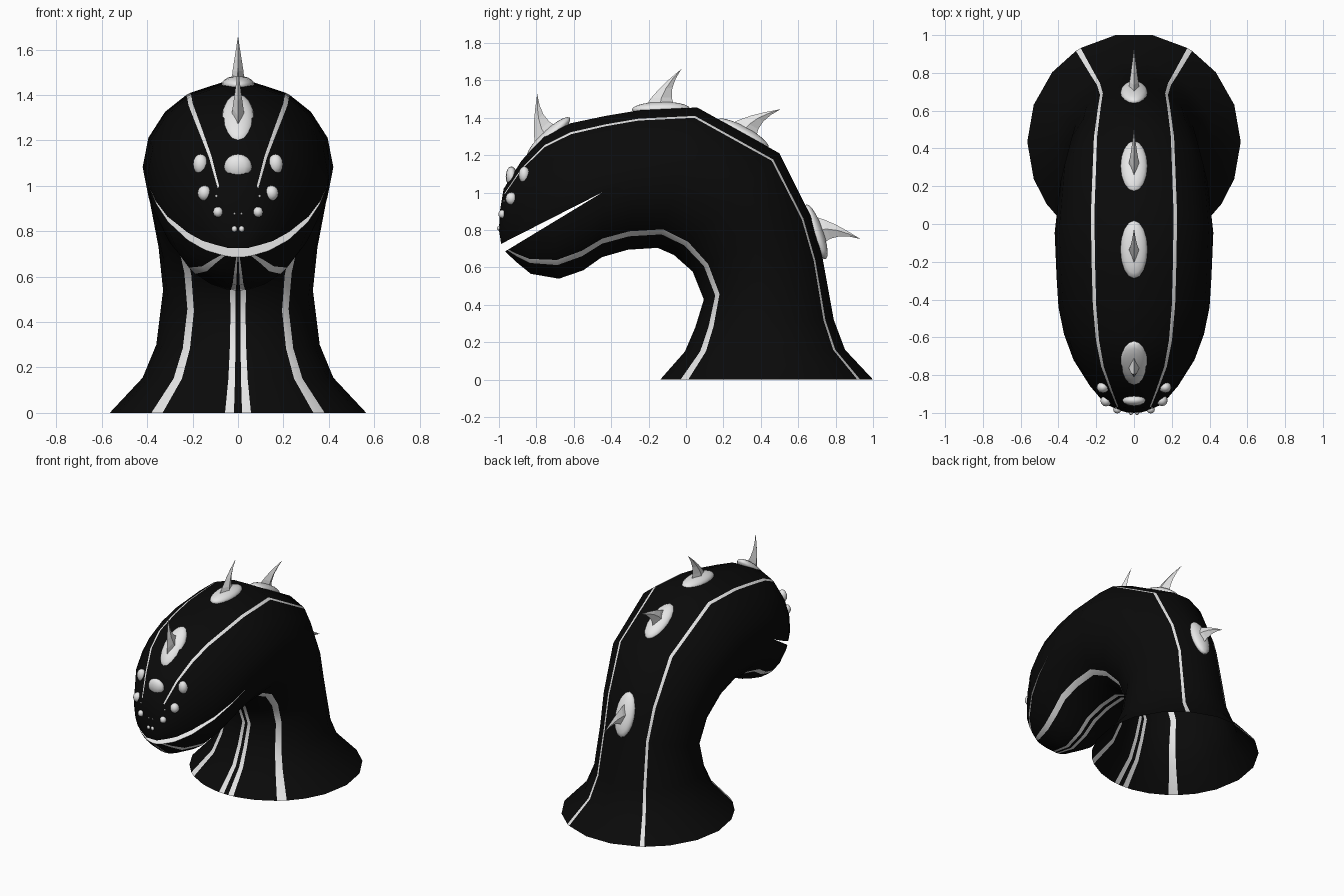
import bpy, bmesh, math
from mathutils import Vector, Matrix
from mathutils.bvhtree import BVHTree

if "Cube" in bpy.data.objects:
    bpy.data.objects.remove(bpy.data.objects["Cube"])


def material(name, v):
    m = bpy.data.materials.new(name)
    m.diffuse_color = (v, v, v, 1)
    m.use_nodes = True
    m.node_tree.nodes["Principled BSDF"].inputs["Base Color"].default_value = m.diffuse_color
    return m


BLACK = material("black", 0.003)
WHITE = material("off_white", 0.8)


def make(name, bm, mats, smooth=True):
    bmesh.ops.recalc_face_normals(bm, faces=bm.faces)
    me = bpy.data.meshes.new(name)
    bm.to_mesh(me)
    bm.free()
    for m in mats:
        me.materials.append(m)
    ob = bpy.data.objects.new(name, me)
    bpy.context.collection.objects.link(ob)
    if smooth:
        me.polygons.foreach_set("use_smooth", [True] * len(me.polygons))
    return ob


# Neck and head rings: spine y, z / throat y, z / half width
RINGS = [
    (1.00, 0.00, -0.13, 0.00, 0.565), (0.85, 0.16, 0.00, 0.15, 0.42),
    (0.79, 0.32, 0.055, 0.28, 0.36), (0.73, 0.65, 0.10, 0.43, 0.33),
    (0.665, 0.88, 0.04, 0.58, 0.35), (0.50, 1.21, -0.06, 0.67, 0.39),
    (0.06, 1.455, -0.15, 0.71, 0.42), (-0.25, 1.44, -0.31, 0.70, 0.41),
    (-0.43, 1.41, -0.45, 0.66, 0.40), (-0.62, 1.37, -0.55, 0.59, 0.37),
    (-0.76, 1.30, -0.68, 0.545, 0.32), (-0.88, 1.17, -0.83, 0.57, 0.235),
    (-0.975, 1.02, -0.90, 0.625, 0.165), (-0.995, 0.90, -0.95, 0.67, 0.10),
    (-1.00, 0.80, -0.985, 0.705, 0.05),
]
# Section angles on one side; the narrow gaps are the stripes
HALF = [80, 60, 57, 40, 20, 0, -20, -35, -47.5, -54, -68, -80, -84.2, -88.2]
ANGLES = HALF + [180 - a for a in reversed(HALF)]
N = len(ANGLES)
STRIPES = {1, 8, 12}

bm = bmesh.new()
loops = []
for sy, sz, ty, tz, w in RINGS:
    mid = Vector((0, (sy + ty) / 2, (sz + tz) / 2))
    up = Vector((0, (sy - ty) / 2, (sz - tz) / 2)) / math.sin(math.radians(80))
    loops.append([bm.verts.new(mid + Vector((w * math.cos(math.radians(a)), 0, 0))
                               + up * math.sin(math.radians(a))) for a in ANGLES])
for r in range(len(loops) - 1):
    for i in range(N):
        j = (i + 1) % N
        f = bm.faces.new((loops[r][i], loops[r][j], loops[r + 1][j], loops[r + 1][i]))
        k = min(i, N - 2 - i) if i < N - 1 else -1   # mirrored index
        if k in STRIPES and not (k == 1 and r > 11):
            f.material_index = 1
bm.faces.new(loops[0])
bm.faces.new(loops[-1])
surface = BVHTree.FromBMesh(bm)
body = make("neck_and_head", bm, [BLACK, WHITE])

# Mouth: wedge cut with pale lips
bm = bmesh.new()
tri = [(-0.44, 1.005), (-1.1, 0.669), (-1.1, 0.605)]
a, b = ([bm.verts.new((x, y, z)) for y, z in tri] for x in (-0.6, 0.6))
bm.faces.new(a)
bm.faces.new(b)
for i in range(3):
    j = (i + 1) % 3
    bm.faces.new((a[i], a[j], b[j], b[i]))
for f in bm.faces:
    f.material_index = 1
cutter = make("mouth_cutter", bm, [BLACK, WHITE], False)
cutter.hide_render = True
mod = body.modifiers.new("mouth", 'BOOLEAN')
mod.operation = 'DIFFERENCE'
mod.solver = 'EXACT'
mod.object = cutter
bpy.context.view_layer.objects.active = body
body.select_set(True)
bpy.ops.object.modifier_apply(modifier=mod.name)
bpy.data.objects.remove(cutter)

# Open the underside of the neck
bm = bmesh.new()
bm.from_mesh(body.data)
under = [f for f in bm.faces if all(v.co.z < 0.002 for v in f.verts)]
bmesh.ops.delete(bm, geom=under, context='FACES')
bm.to_mesh(body.data)
bm.free()
bpy.ops.object.shade_smooth_by_angle(angle=math.radians(40))


def bump(name, frame, size, seg=12, rings=8):
    bm = bmesh.new()
    bmesh.ops.create_uvsphere(bm, u_segments=seg, v_segments=rings, radius=1,
                              matrix=frame @ Matrix.Diagonal((*size, 1)))
    return make(name, bm, [WHITE])


# Spine mounds with curved blade spikes: centre y, z and tangent y, z
MOUNDS = [(-0.735, 1.295, 0.73, 0.68), (-0.135, 1.447, 1, 0.02),
          (0.305, 1.315, 0.88, -0.48), (0.695, 0.79, 0.33, -0.94)]
# Spike sections: height, offset along spine, half length, half width
BLADE = [(0.0, -0.01, 0.085, 0.03), (0.06, 0.005, 0.055, 0.024),
         (0.11, 0.03, 0.034, 0.016), (0.16, 0.067, 0.016, 0.008)]
for n, (y, z, ty, tz) in enumerate(MOUNDS, 1):
    t = Vector((0, ty, tz)).normalized()
    up = Vector((0, -t.z, t.y))
    frame = Matrix.Translation((0, y, z)) @ Matrix(((1, 0, 0), t, up)).transposed().to_4x4()
    bump(f"spine_mound_{n}", frame, (0.072, 0.155, 0.038), 16, 10)
    bm = bmesh.new()
    rows = [[bm.verts.new(frame @ Vector(p)) for p in
             ((hw, o, h), (0, o + hl, h), (-hw, o, h), (0, o - hl, h))]
            for h, o, hl, hw in BLADE]
    tip = bm.verts.new(frame @ Vector((0, 0.115, 0.212)))
    bm.faces.new(rows[0])
    for i in range(4):
        j = (i + 1) % 4
        for p, q in zip(rows, rows[1:]):
            bm.faces.new((p[i], p[j], q[j], q[i]))
        bm.faces.new((rows[-1][i], rows[-1][j], tip))
    make(f"spine_spike_{n}", bm, [WHITE], False)

# Face studs, seated on the snout: x, z, half width, half height
STUDS = [(0, 1.085, 0.062, 0.055), (0.165, 1.095, 0.033, 0.045),
         (0.148, 0.968, 0.03, 0.034), (0.088, 0.885, 0.022, 0.023),
         (0.016, 0.81, 0.012, 0.013), (0.095, 0.955, 0.006, 0.006),
         (0.015, 0.877, 0.005, 0.005)]
for n, (x, z, rx, rz) in enumerate(STUDS, 1):
    for s in ((1, -1) if x else (1,)):
        hit, normal, _, _ = surface.ray_cast(Vector((s * x, -3, z)), Vector((0, 1, 0)))
        if hit is None:
            continue
        side = "centre" if not x else "left" if s < 0 else "right"
        bump(f"face_stud_{n}_{side}", Matrix.Translation(hit), (rx, min(rx, 0.03), rz))
